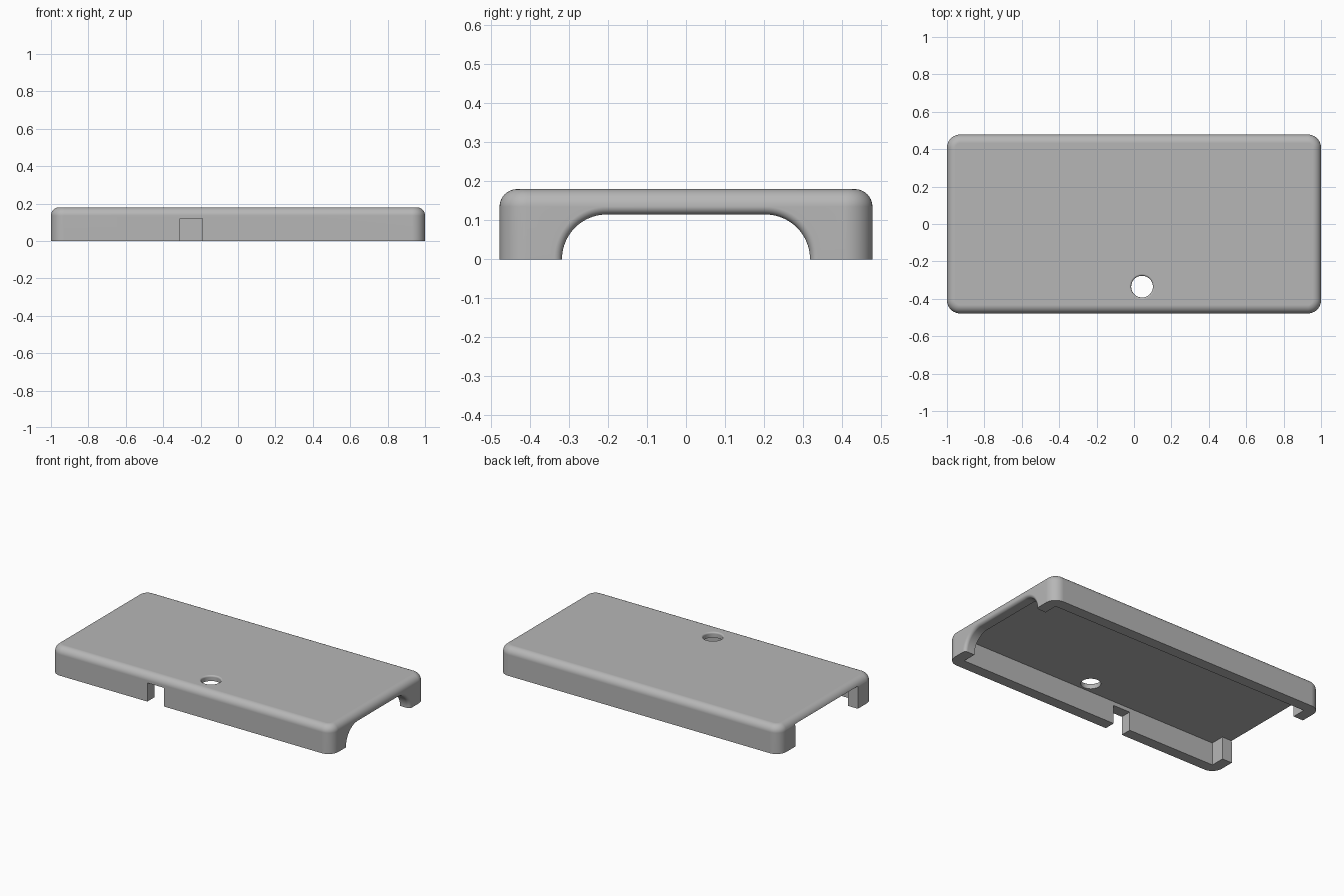
import bpy, bmesh
from math import sin, cos, pi

if "Cube" in bpy.data.objects:
    bpy.data.objects.remove(bpy.data.objects["Cube"])

LENGTH, WIDTH, HEIGHT = 1.0, 0.478, 0.18   # half length, half width, full height
CORNER, TOP_EDGE, WALL = 0.07, 0.045, 0.07
CEILING, OPENING = 0.145, 0.318            # cavity height, half width of end openings

grey = bpy.data.materials.new("light_grey")
grey.use_nodes = True
colour = (0.47, 0.47, 0.47, 1)
grey.diffuse_color = colour
grey.node_tree.nodes["Principled BSDF"].inputs["Base Color"].default_value = colour


def loft(name, rings):
    """Skin a closed solid through rings with equal point counts."""
    bm = bmesh.new()
    loops = [[bm.verts.new(p) for p in ring] for ring in rings]
    n = len(loops[0])
    for a, b in zip(loops, loops[1:]):
        for i in range(n):
            j = (i + 1) % n
            bm.faces.new((a[i], a[j], b[j], b[i]))
    bm.faces.new(loops[0])
    bm.faces.new(loops[-1])
    bmesh.ops.recalc_face_normals(bm, faces=bm.faces)
    mesh = bpy.data.meshes.new(name)
    bm.to_mesh(mesh)
    bm.free()
    mesh.materials.append(grey)
    obj = bpy.data.objects.new(name, mesh)
    bpy.context.collection.objects.link(obj)
    return obj


def prism(name, outline, z0, z1):
    return loft(name, [[(x, y, z) for x, y in outline] for z in (z0, z1)])


def fillet(radius, steps):
    """Quarter round as (outward offset, advance) pairs."""
    return [(radius * (1 - cos(k * pi / 2 / steps)), radius * sin(k * pi / 2 / steps))
            for k in range(steps + 1)]


def rounded_ring(inset, z, steps=10):
    r = CORNER - inset
    pts = []
    for q, (sx, sy) in enumerate([(1, 1), (-1, 1), (-1, -1), (1, -1)]):
        for k in range(steps + 1):
            a = (q + k / steps) * pi / 2
            pts.append((sx * (LENGTH - CORNER) + r * cos(a),
                        sy * (WIDTH - CORNER) + r * sin(a), z))
    return pts


def arch_ring(x, grow, steps=20):
    r, cy = 0.115 + grow, OPENING - 0.115
    pts = [(x, cy + r, -0.1)]
    for side, start in ((1, 0), (-1, pi / 2)):
        for k in range(steps + 1):
            a = start + k / steps * pi / 2
            pts.append((x, side * cy + r * cos(a), r * sin(a)))
    return pts + [(x, -cy - r, -0.1)]


def circle_ring(r, z, n=48):
    return [(0.043 + r * cos(2 * pi * k / n), -0.335 + r * sin(2 * pi * k / n), z)
            for k in range(n)]


# Outer shell with rounded corners and rounded top edge
cover = loft("cover_shell", [rounded_ring(0, 0)] + [
    rounded_ring(o, HEIGHT - TOP_EDGE + h) for o, h in fillet(TOP_EDGE, 8)])

# Inner cavity, running out through the square opening at the -x end
ix, iy = LENGTH - WALL, WIDTH - WALL
half = [(ix, iy), (-ix, iy), (-ix, OPENING), (-1.2, OPENING)]
outline = half + [(x, -y) for x, y in reversed(half)]
cavity = prism("cavity_cutter", outline, -0.1, CEILING)

# Notch in the front wall
notch = prism("notch_cutter", [(-0.31, -0.6), (-0.19, -0.6), (-0.19, -0.35), (-0.31, -0.35)],
              -0.1, 0.12)

# Arched opening at the +x end, with a softened outer edge
soft = 0.02
arch = loft("arch_cutter", [arch_ring(0.88, 0)] + [
    arch_ring(LENGTH - soft + d, o) for o, d in fillet(soft, 6)] + [arch_ring(1.1, soft)])

# Round hole through the top, with a softened rim
rim = 0.01
hole = loft("hole_cutter", [circle_ring(0.058, 0.1)] + [
    circle_ring(0.058 + o, HEIGHT - rim + d) for o, d in fillet(rim, 5)]
    + [circle_ring(0.058 + rim, 0.25)])

# Cut the openings, then remove the cutters
bpy.ops.object.select_all(action='DESELECT')
bpy.context.view_layer.objects.active = cover
cover.select_set(True)
for cutter in (cavity, notch, arch, hole):
    cutter.hide_render = True
    mod = cover.modifiers.new(cutter.name, 'BOOLEAN')
    mod.operation, mod.solver, mod.object = 'DIFFERENCE', 'EXACT', cutter
    bpy.ops.object.modifier_apply(modifier=mod.name)
    bpy.data.objects.remove(cutter)

# Smooth the rounds while keeping flat faces flat
bpy.ops.object.shade_smooth_by_angle(angle=pi / 6)
weighted = cover.modifiers.new("flat_face_normals", 'WEIGHTED_NORMAL')
weighted.keep_sharp = True
